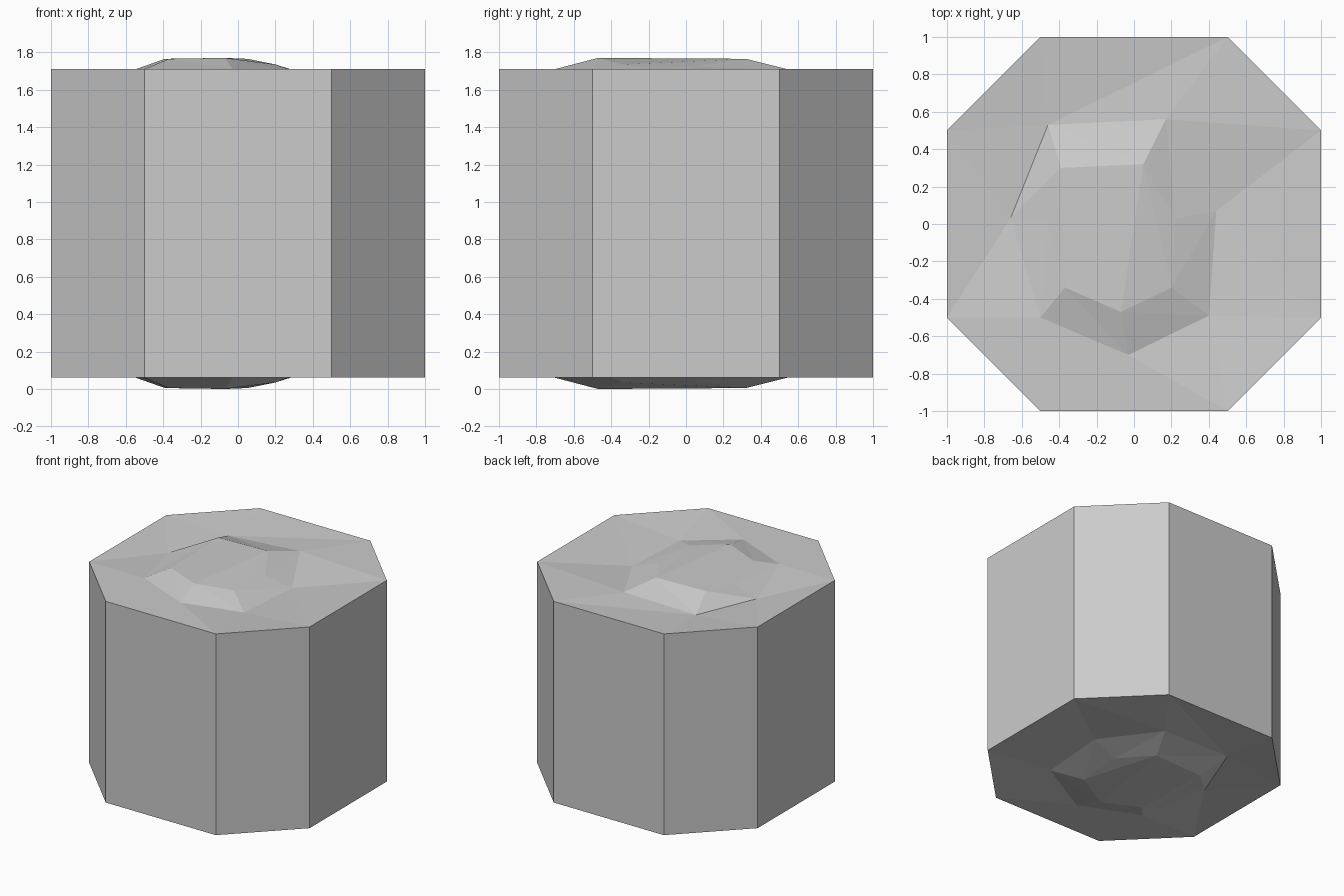
import bpy
import bmesh

cube = bpy.data.objects.get("Cube")
if cube:
    bpy.data.objects.remove(cube)

MID_Z = 0.885  # mirror plane between top and bottom

stone = bpy.data.materials.new("stone_grey")
stone.use_nodes = True
colour = (0.6, 0.6, 0.6, 1)
stone.diffuse_color = colour
stone.node_tree.nodes["Principled BSDF"].inputs["Base Color"].default_value = colour

# All rings run clockwise seen from above, starting at the back left corner
rim = [(-0.5, 1), (0.5, 1), (1, 0.5), (1, -0.5),
       (0.5, -1), (-0.5, -1), (-1, -0.5), (-1, 0.5)]
valley = [(-0.46, 0.53, 1.675), (0.17, 0.56, 1.705), (0.44, 0.07, 1.66),
          (0.40, -0.49, 1.665), (-0.03, -0.70, 1.71), (-0.50, -0.50, 1.71),
          (-0.66, 0.03, 1.67)]
plateau = [(-0.39, 0.30, 1.765), (0.05, 0.32, 1.765), (0.22, 0.03, 1.725),
           (0.20, -0.34, 1.735), (-0.07, -0.47, 1.77), (-0.37, -0.34, 1.765),
           (-0.46, 0.02, 1.73)]

bm = bmesh.new()


def add_ring(points, side):
    """Vertices of one ring, on the top (side 1) or mirrored to the bottom (-1)."""
    return [bm.verts.new((x, y, MID_Z + side * (z - MID_Z))) for x, y, z in points]


def build_end(side):
    """One faceted end cap; returns its rim."""
    outer = add_ring([(x, y, 1.71) for x, y in rim], side)
    mid = add_ring(valley, side)
    top = add_ring(plateau, side)
    n = len(mid)
    # slopes from the rim down to the valley
    bm.faces.new((outer[-1], outer[0], mid[0]))
    for i in range(n):
        j = (i + 1) % n
        bm.faces.new((outer[i], outer[i + 1], mid[i]))
        bm.faces.new((mid[i], outer[i + 1], mid[j]))
        # slopes from the valley up to the plateau
        bm.faces.new((mid[i], mid[j], top[j]))
        bm.faces.new((mid[i], top[j], top[i]))
    # plateau
    bm.faces.new((top[0], top[1], top[4], top[5]))
    bm.faces.new((top[1], top[2], top[3]))
    bm.faces.new((top[1], top[3], top[4]))
    bm.faces.new((top[0], top[5], top[6]))
    return outer


upper = build_end(1)
lower = build_end(-1)

# Eight upright walls
for i in range(len(rim)):
    j = (i + 1) % len(rim)
    bm.faces.new((upper[i], upper[j], lower[j], lower[i]))

bmesh.ops.recalc_face_normals(bm, faces=bm.faces)
mesh = bpy.data.meshes.new("stone_column")
bm.to_mesh(mesh)
bm.free()
mesh.materials.append(stone)

# Stand on the ground
low = min(v.co.z for v in mesh.vertices)
for v in mesh.vertices:
    v.co.z -= low

column = bpy.data.objects.new("stone_column", mesh)
bpy.context.collection.objects.link(column)
